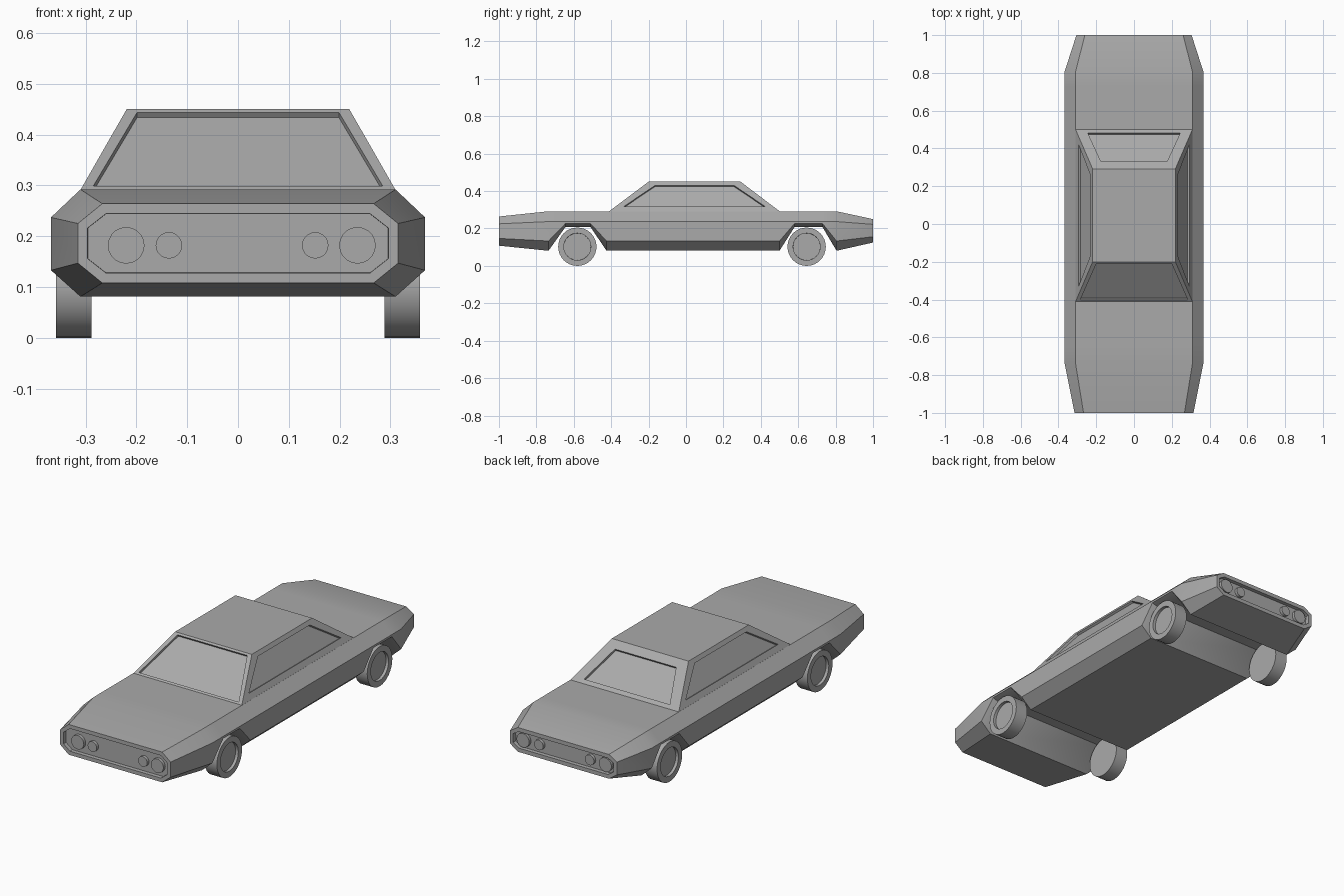
import bpy, bmesh, math
from mathutils import Vector, Matrix

if "Cube" in bpy.data.objects:
    bpy.data.objects.remove(bpy.data.objects["Cube"])

grey = bpy.data.materials.new("plain grey")
grey.diffuse_color = (0.4, 0.4, 0.4, 1)
grey.use_nodes = True
grey.node_tree.nodes["Principled BSDF"].inputs["Base Color"].default_value = grey.diffuse_color


def finish(bm, name):
    bmesh.ops.recalc_face_normals(bm, faces=bm.faces[:])
    me = bpy.data.meshes.new(name)
    bm.to_mesh(me)
    bm.free()
    me.materials.append(grey)
    ob = bpy.data.objects.new(name, me)
    bpy.context.collection.objects.link(ob)
    bpy.ops.object.select_all(action='DESELECT')
    ob.select_set(True)
    bpy.context.view_layer.objects.active = ob
    bpy.ops.object.shade_smooth_by_angle(angle=math.radians(30))
    return ob


def recess(bm, face, depth):
    bmesh.ops.inset_individual(bm, faces=[face], thickness=0.0005, depth=-depth)


# Body: eight-sided section lofted along y, wheel tunnels rise from the underside
# y, top x, top z, side x, shoulder z, sill z, bottom x, bottom z
stations = [
    (-1.0, .267, .264, .315, .225, .147, .267, .108),
    (-.735, .31, .292, .368, .237, .133, .31, .081),
    (-.645, .31, .292, .368, .237, .226, .31, .207),
    (-.51, .31, .292, .368, .237, .226, .31, .207),
    (-.425, .31, .292, .368, .237, .133, .31, .081),
    (.5, .31, .292, .368, .237, .133, .31, .081),
    (.58, .31, .292, .368, .237, .226, .31, .207),
    (.73, .31, .292, .368, .237, .226, .31, .207),
    (.805, .31, .292, .368, .237, .133, .31, .081),
    (1.0, .26, .25, .305, .222, .156, .26, .125),
]
bm = bmesh.new()
rings = []
for y, tx, tz, sx, uz, lz, bx, bz in stations:
    half = [(tx, tz), (sx, uz), (sx, lz), (bx, bz)]
    pts = half + [(-x, z) for x, z in reversed(half)]
    rings.append([bm.verts.new((x, y, z)) for x, z in pts])
for a, b in zip(rings, rings[1:]):
    for i in range(8):
        j = (i + 1) % 8
        bm.faces.new((a[i], a[j], b[j], b[i]))
ends = [bm.faces.new(rings[0]), bm.faces.new(rings[-1])]
bmesh.ops.recalc_face_normals(bm, faces=bm.faces[:])
# Sunken light panels at both ends
for f in ends:
    bmesh.ops.inset_individual(bm, faces=[f], thickness=0.021, depth=0)
    recess(bm, f, 0.02)
finish(bm, "body")

# Cabin: tapered box with open base and sunken windows
bm = bmesh.new()
bmesh.ops.create_cube(bm, size=1)
for v in bm.verts:
    top = v.co.z > 0
    x = .219 if top else .31
    y0, y1 = (-.2, .292) if top else (-.412, .502)
    v.co = (math.copysign(x, v.co.x), y1 if v.co.y > 0 else y0, .45 if top else .291)
bm.normal_update()
base = [f for f in bm.faces if f.normal.z < -.9]
bmesh.ops.delete(bm, geom=base, context='FACES_ONLY')


def window(face, bottom, top, margin_bottom, margin_top):
    """Cut a window: heights as fractions, side margins as fractions of width."""
    axis = 0 if abs(face.normal.y) > abs(face.normal.x) else 1
    mid = face.calc_center_median()
    key = lambda co: (co[axis] > mid[axis], co.z > mid.z)
    c = {key(v.co): v.co.copy() for v in face.verts}
    bmesh.ops.inset_individual(bm, faces=[face], thickness=0.002, depth=0)
    for v in face.verts:
        h, t = key(v.co)
        m, z = (margin_top, top) if t else (margin_bottom, bottom)
        u = 1 - m if h else m
        lo = c[False, False].lerp(c[False, True], z)
        hi = c[True, False].lerp(c[True, True], z)
        v.co = lo.lerp(hi, u)
    face.normal_update()
    recess(bm, face, 0.012)


for f in [f for f in bm.faces if f.normal.z < .9]:
    if f.normal.y < -.3:
        window(f, .05, .956, .034, .054)
    elif f.normal.y > .3:
        window(f, .095, .82, .094, .129)
    else:
        window(f, .175, .875, .052, .112)
finish(bm, "cabin")


def cylinder(bm, radius, depth, segments, matrix):
    return bmesh.ops.create_cone(bm, cap_ends=True, segments=segments, radius1=radius,
                                 radius2=radius, depth=depth, matrix=matrix)


# Wheels with sunken outer hubs
for end, y in (("front", -.581), ("rear", .645)):
    for side, s in (("right", 1), ("left", -1)):
        bm = bmesh.new()
        cylinder(bm, .1025, .07, 32, Matrix.Translation((s * .323, y, .1025))
                 @ Matrix.Rotation(math.pi / 2, 4, 'Y'))
        bm.normal_update()
        cap = next(f for f in bm.faces if f.normal.x * s > .9)
        bmesh.ops.inset_individual(bm, faces=[cap], thickness=.03, depth=0)
        recess(bm, cap, .015)
        finish(bm, f"{end}_{side}_wheel")

# Round lights in the end panels: (x, radius)
lights = {
    "headlight": (-1, [(-.22, .036), (-.136, .026), (.152, .026), (.235, .036)]),
    "tail_light": (1, [(-.235, .036), (-.145, .026), (.145, .026), (.235, .036)]),
}
for name, (s, spots) in lights.items():
    for i, (x, r) in enumerate(spots):
        bm = bmesh.new()
        cylinder(bm, r, .03, 20, Matrix.Translation((x, s * .98, .182 if s < 0 else .188))
                 @ Matrix.Rotation(math.pi / 2, 4, 'X'))
        finish(bm, f"{name}_{i + 1}")
